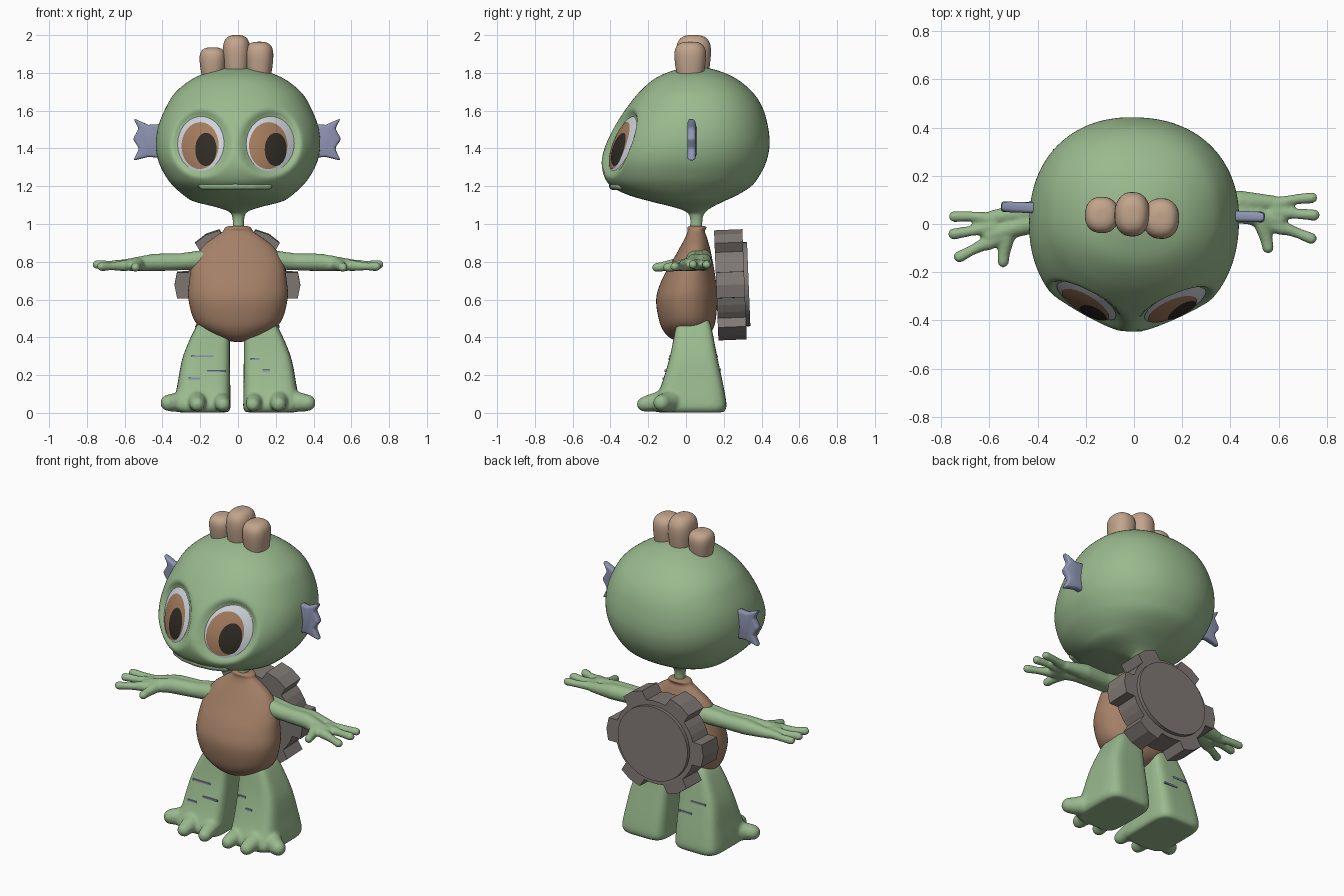
import bpy, bmesh, math
from mathutils import Vector, Matrix

if "Cube" in bpy.data.objects:
    bpy.data.objects.remove(bpy.data.objects["Cube"])


def material(name, rgb):
    m = bpy.data.materials.new(name)
    m.diffuse_color = (*rgb, 1)
    m.use_nodes = True
    m.node_tree.nodes["Principled BSDF"].inputs["Base Color"].default_value = m.diffuse_color
    return m


GREEN = material("skin green", (0.32, 0.49, 0.27))
BROWN = material("shell brown", (0.37, 0.215, 0.135))
TAN = material("crest tan", (0.54, 0.375, 0.265))
BLUE = material("fin blue", (0.27, 0.30, 0.45))
GREY = material("gear grey", (0.215, 0.19, 0.175))
WHITE = material("eye white", (0.62, 0.65, 0.70))
IRIS = material("iris brown", (0.37, 0.20, 0.11))
BLACK = material("pupil dark", (0.03, 0.024, 0.018))
HEAD_YAW, ARM_YAW = math.radians(-2.3), math.radians(3)


def finish(name, bm, mat, yaw=0, smooth=True, voxel=0):
    bmesh.ops.recalc_face_normals(bm, faces=bm.faces)
    me = bpy.data.meshes.new(name)
    bm.to_mesh(me)
    bm.free()
    for p in me.polygons:
        p.use_smooth = smooth
    me.materials.append(mat)
    ob = bpy.data.objects.new(name, me)
    bpy.context.collection.objects.link(ob)
    ob.rotation_euler.z = yaw
    if voxel:  # fuse overlapping volumes into one soft skin
        r = ob.modifiers.new("fuse", 'REMESH')
        r.mode, r.voxel_size, r.use_smooth_shade = 'VOXEL', voxel, True
        s = ob.modifiers.new("soften", 'SMOOTH')
        s.factor, s.iterations = 0.5, 6
    return ob


def spline(rows, steps):
    """Catmull-Rom through tuples of numbers."""
    out, n = [], len(rows)
    for i in range(n - 1):
        quad = [rows[max(i - 1, 0)], rows[i], rows[i + 1], rows[min(i + 2, n - 1)]]
        for k in range(steps):
            t = k / steps
            out.append([0.5 * (2 * b + (c - a) * t + (2 * a - 5 * b + 4 * c - d) * t * t
                               + (3 * b - a - 3 * c + d) * t ** 3) for a, b, c, d in zip(*quad)])
    return out + [list(rows[-1])]


def loft(bm, rows, power=2.0, segs=48, steps=8):
    """Stack superellipse rings: rows are (z, x min, x max, y front, y back)."""
    rings = []
    for z, x0, x1, f, b in spline(rows, steps):
        ring = []
        for j in range(segs):
            a = 2 * math.pi * j / segs
            c, s = math.cos(a), math.sin(a)
            cx = math.copysign(abs(c) ** (2 / power), c)
            sy = math.copysign(abs(s) ** (2 / power), s)
            ring.append(bm.verts.new(((x0 + x1) / 2 + cx * (x1 - x0) / 2,
                                      (f + b) / 2 + sy * (b - f) / 2, z)))
        rings.append(ring)
    for r, q in zip(rings, rings[1:]):
        for j in range(segs):
            k = (j + 1) % segs
            bm.faces.new((r[j], r[k], q[k], q[j]))
    bm.faces.new(rings[0])
    bm.faces.new(rings[-1])


def chain(bm, points, side=1, steps=8):
    """Overlapping balls (x, y, z, radius) along a line."""
    for p, q in zip(points, points[1:]):
        for k in range(steps + 1):
            x, y, z, r = (a + (b - a) * k / steps for a, b in zip(p, q))
            bmesh.ops.create_icosphere(bm, subdivisions=2, radius=r,
                                       matrix=Matrix.Translation((side * x, y, z)))


def sym(rows):
    return [(z, -w, w, f, b) for z, w, f, b in rows]


# Eye surface: a tilted plane with a gentle bulge
EX, EZ, ERX, ERZ = 0.184, 1.425, 0.118, 0.136


def eye_d(x, z):
    return math.hypot((abs(x) - EX) / ERX, (z - EZ) / ERZ)


def eye_plane(x, z):
    return -0.33 + 0.45 * (abs(x) - EX) + 0.36 * (z - EZ)


# Head with thin neck, eye sockets pressed in
bm = bmesh.new()
loft(bm, sym([(0.96, .03, .02, .085), (1.03, .031, .022, .088), (1.065, .05, 0, .105),
              (1.09, .12, -.07, .14), (1.12, .235, -.19, .2), (1.155, .29, -.31, .275),
              (1.2, .34, -.395, .345), (1.25, .38, -.432, .385), (1.33, .42, -.446, .425),
              (1.42, .435, -.425, .442), (1.52, .422, -.375, .433), (1.62, .382, -.31, .403),
              (1.7, .33, -.245, .35), (1.77, .24, -.165, .265), (1.81, .14, -.075, .175),
              (1.828, .06, 0, .1), (1.83, .004, .045, .053)]), 2.2, 128, 7)
for v in bm.verts:
    if v.co.y < -0.05:
        t = min(max((1.45 - eye_d(v.co.x, v.co.z)) / 0.43, 0), 1)
        t = t * t * (3 - 2 * t)
        v.co.y += t * max(eye_plane(v.co.x, v.co.z) + 0.012 - v.co.y, 0)
finish("head", bm, GREEN, HEAD_YAW)

# Lip bar
bm = bmesh.new()
for s in (-1, 1):
    chain(bm, [(0, -.386, 1.203, .025), (.1, -.373, 1.203, .025), (.172, -.343, 1.203, .024)], s, 10)
finish("lip", bm, GREEN, HEAD_YAW, voxel=0.006)


# Eyes: layered bulged discs
def eye_disc(name, cx, cz, rx, rz, lift, mat):
    bm = bmesh.new()
    rings = []
    for i in range(1, 13):
        ring = []
        for j in range(48):
            a = 2 * math.pi * j / 48
            x, z = cx + rx * i / 12 * math.cos(a), cz + rz * i / 12 * math.sin(a)
            y = eye_plane(x, z) - 0.028 * (1 - eye_d(x, z) ** 2) - lift
            ring.append(bm.verts.new((x, y, z)))
        rings.append(ring)
    bm.faces.new(rings[0])
    for r, q in zip(rings, rings[1:]):
        for j in range(48):
            k = (j + 1) % 48
            bm.faces.new((r[j], r[k], q[k], q[j]))
    if sum((f.normal.y for f in bm.faces)) > 0:
        bmesh.ops.reverse_faces(bm, faces=bm.faces)
    finish(name, bm, mat, HEAD_YAW)


for side, s, ix, px in (("left", -1, -.187, -.155), ("right", 1, .174, .214)):
    eye_disc(side + "_eyeball", s * EX, EZ, ERX * 1.06, ERZ * 1.06, 0, WHITE)
    eye_disc(side + "_iris", ix, 1.415, .1, .124, .003, IRIS)
    eye_disc(side + "_pupil", px, 1.395, .057, .088, .006, BLACK)

# Crest of three rounded lumps
for name, x, y, w, d, top in (("left", -.135, .032, .07, .075, 1.935),
                              ("middle", -.009, .04, .073, .092, 2.0),
                              ("right", .112, .027, .074, .084, 1.965)):
    bm = bmesh.new()
    z0 = 1.79
    loft(bm, [(z0 + t * (top - z0), x - k * w, x + k * w, y - k * d, y + k * d)
              for t, k in ((0, .85), (.3, .95), (.6, 1), (.8, .93), (.93, .72), (.99, .4), (1, .02))],
         2.3, 40, 5)
    finish(name + "_crest_lump", bm, TAN, HEAD_YAW)

# Side fins
FIN = [(.39, 1.35), (.39, 1.53), (.47, 1.525), (.55, 1.56), (.52, 1.505), (.552, 1.45),
       (.518, 1.4), (.55, 1.335), (.47, 1.355)]
for side, s in (("left", -1), ("right", 1)):
    bm = bmesh.new()
    face = bm.faces.new([bm.verts.new((s * x - .007, .028, z)) for x, z in FIN])
    ext = bmesh.ops.extrude_face_region(bm, geom=[face])
    bmesh.ops.translate(bm, vec=(0, .044, 0),
                        verts=[g for g in ext["geom"] if isinstance(g, bmesh.types.BMVert)])
    ob = finish(side + "_fin", bm, BLUE, HEAD_YAW)
    bev = ob.modifiers.new("round", 'BEVEL')
    bev.width, bev.segments = 0.014, 3

# Torso shell
bm = bmesh.new()
loft(bm, sym([(.375, .004, -.01, .04), (.382, .05, -.055, .08), (.415, .14, -.105, .125),
              (.48, .225, -.14, .155), (.6, .262, -.158, .165), (.7, .258, -.13, .158),
              (.8, .238, -.075, .142), (.88, .188, -.03, .125), (.93, .125, -.003, .11),
              (.96, .082, .008, .1), (.985, .062, .01, .106), (.992, .005, .05, .06)]), 2.15, 64)
finish("torso", bm, BROWN)

# Arms with four-fingered hands
bm = bmesh.new()
for s in (-1, 1):
    chain(bm, [(.14, .08, .815, .055), (.3, .07, .8, .047), (.44, .07, .797, .048), (.58, .06, .785, .03)], s)
    chain(bm, [(.14, .04, .815, .055), (.3, .035, .8, .047), (.44, .025, .797, .048), (.6, -.015, .783, .032)], s)
    chain(bm, [(.46, .02, .79, .04), (.61, -.05, .78, .03)], s)
    chain(bm, [(.58, .05, .785, .03), (.68, .068, .785, .022), (.743, .07, .785, .024)], s)
    chain(bm, [(.58, .02, .785, .032), (.68, .006, .785, .022), (.748, -.002, .785, .025)], s)
    chain(bm, [(.6, -.04, .78, .03), (.68, -.075, .775, .022), (.73, -.098, .775, .025)], s)
    chain(bm, [(.53, -.03, .785, .034), (.545, -.09, .775, .027), (.55, -.128, .77, .025)], s)
finish("arms", bm, GREEN, ARM_YAW, voxel=0.008)

# Blocky legs with spreading toes
LEG = [(.5, .06, .18, -.035, .115), (.45, .04, .22, -.055, .135), (.3, .037, .285, -.085, .165),
       (.15, .035, .315, -.13, .197), (.06, .034, .33, -.17, .213), (.025, .034, .33, -.172, .213),
       (.003, .045, .315, -.155, .2)]
bm = bmesh.new()
for s in (-1, 1):
    loft(bm, [(z, *sorted((s * a - .006, s * b - .006)), f, k) for z, a, b, f, k in LEG], 5, 40, 5)
    chain(bm, [(.25, -.05, .07, .065), (.33, -.11, .056, .052), (.368, -.13, .053, .045)], s)
    chain(bm, [(.22, -.1, .07, .06), (.215, -.18, .055, .048), (.215, -.222, .046, .04)], s)
    chain(bm, [(.09, -.09, .07, .05), (.085, -.17, .055, .045), (.08, -.212, .044, .039)], s)
finish("legs", bm, GREEN, voxel=0.009)

# Thin stripes on the shins
bm = bmesh.new()
for x, y, z, length in ((-.19, -.086, .3, .12), (-.115, -.109, .222, .1), (-.232, -.119, .182, .06),
                        (.09, -.089, .285, .05), (.15, -.108, .225, .04),
                        (-.2, .164, .3, .1), (-.12, .18, .23, .09)):
    bmesh.ops.create_cube(bm, size=1, matrix=Matrix.Translation((x, y, z))
                          @ Matrix.Diagonal((length, .009, .01, 1)))
finish("leg_stripes", bm, BLUE, smooth=False)


# Gear on the back
def slab(name, outline, y0, y1):
    bm = bmesh.new()
    a, b = ([bm.verts.new((x, y, z * .93)) for x, z in outline] for y in (y0, y1))
    bm.faces.new(a)
    bm.faces.new(b)
    for i in range(len(a)):
        j = (i + 1) % len(a)
        bm.faces.new((a[i], a[j], b[j], b[i]))
    ob = finish(name, bm, GREY, smooth=False)
    ob.location = (-.003, .235, .678)
    ob.rotation_euler.x = 0.04


def polar(r, deg):
    return r * math.cos(math.radians(deg)), r * math.sin(math.radians(deg))


outline = []
for i in range(6):
    for r, a in ((.27, -16), (.328, -13), (.333, 0), (.328, 13), (.27, 16), (.27, 25), (.27, 35)):
        outline.append(polar(r, i * 60 + a))
slab("gear", outline, -.075, .075)
slab("gear_disc", [polar(.24, i * 7.5) for i in range(48)], .07, .097)
